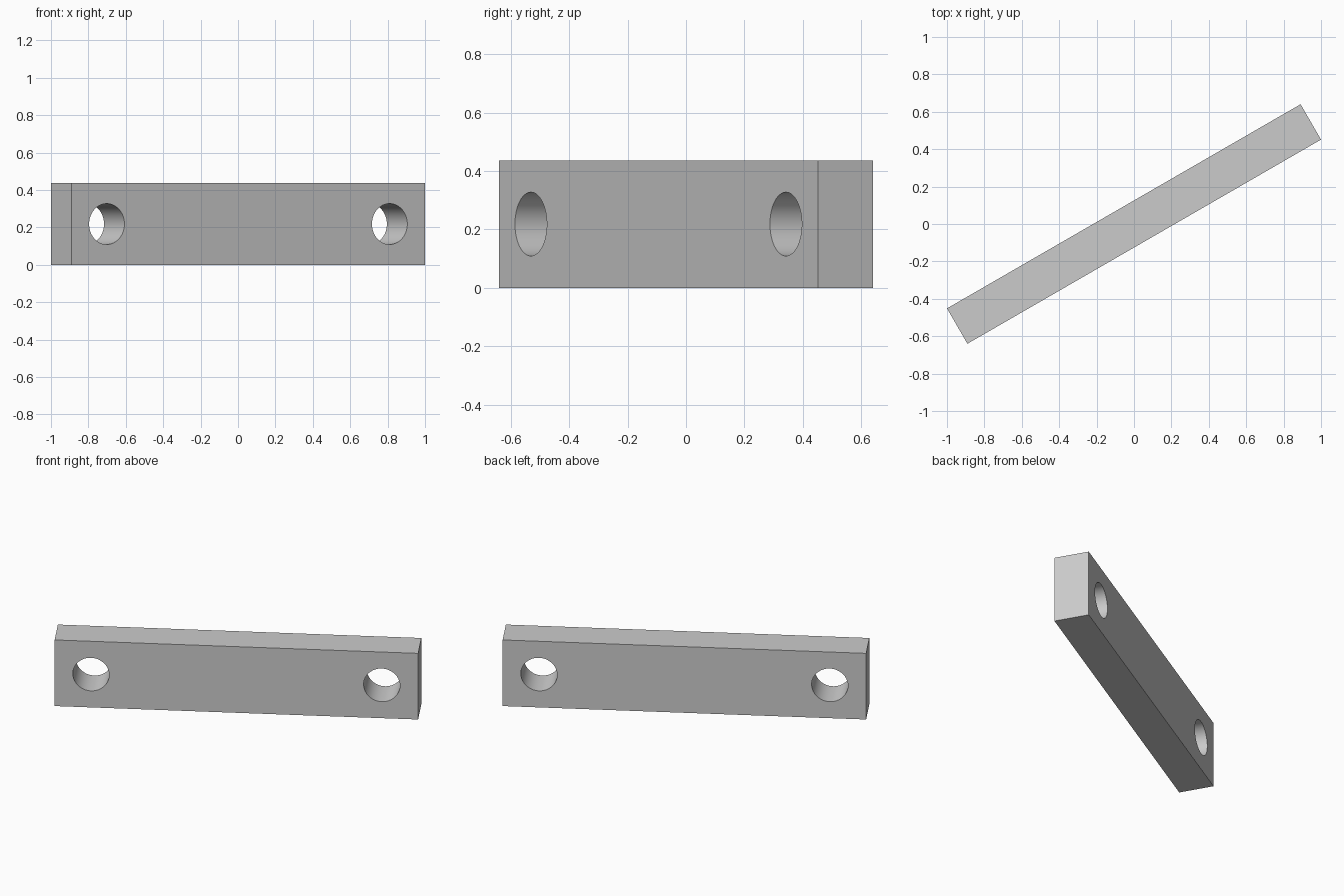
import bpy
import math
from mathutils import Matrix

cube = bpy.data.objects.get("Cube")
if cube:
    bpy.data.objects.remove(cube, do_unlink=True)

# Bar is 10 x 1 x 2 units, turned 30 degrees about z
UNIT = 0.2183
LENGTH, DEPTH, HEIGHT = 10 * UNIT, UNIT, 2 * UNIT
TURN = Matrix.Rotation(math.radians(30), 4, "Z")

# Plain grey material
grey = bpy.data.materials.new("light_grey")
grey.use_nodes = True
colour = (0.6, 0.6, 0.6, 1)
grey.diffuse_color = colour
grey.node_tree.nodes["Principled BSDF"].inputs["Base Color"].default_value = colour

# Flat bar
bpy.ops.mesh.primitive_cube_add(size=1)
bar = bpy.context.object
bar.name = "drilled_bar"
bar.data.transform(Matrix.Diagonal((LENGTH, DEPTH, HEIGHT, 1)))
bar.data.transform(TURN @ Matrix.Translation((0, 0, HEIGHT / 2)))
bar.data.materials.append(grey)

# Through hole near each end
for side, name in ((-1, "right"), (1, "left")):
    bpy.ops.mesh.primitive_cylinder_add(vertices=64, radius=UNIT / 2, depth=DEPTH * 2)
    cutter = bpy.context.object
    cutter.name = name + "_hole_cutter"
    cutter.data.transform(Matrix.Rotation(math.pi / 2, 4, "X"))
    cutter.data.transform(TURN @ Matrix.Translation((side * 4 * UNIT, 0, HEIGHT / 2)))
    cutter.data.materials.append(grey)
    cutter.hide_render = True

    hole = bar.modifiers.new(name + "_hole", "BOOLEAN")
    hole.operation = "DIFFERENCE"
    hole.solver = "EXACT"
    hole.object = cutter
    bpy.context.view_layer.objects.active = bar
    bpy.ops.object.modifier_apply(modifier=hole.name)
    bpy.data.objects.remove(cutter, do_unlink=True)

# Smooth hole walls with sharp rims
bpy.ops.object.select_all(action="DESELECT")
bar.select_set(True)
bpy.context.view_layer.objects.active = bar
bpy.ops.object.shade_smooth_by_angle(angle=math.radians(30))
